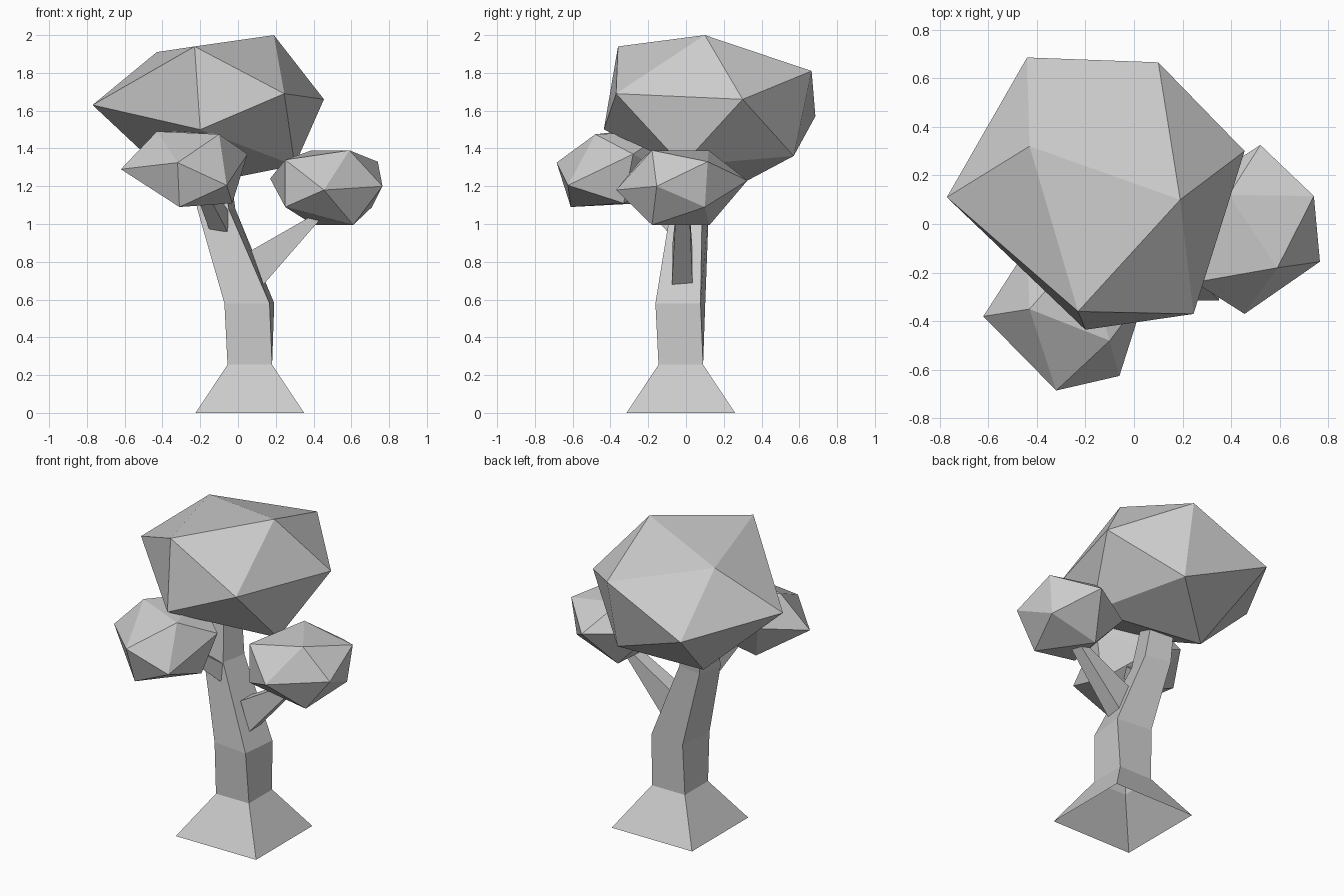
import bpy, bmesh, math
from mathutils import Vector


def finish(name, bm):
    bmesh.ops.recalc_face_normals(bm, faces=bm.faces[:])
    me = bpy.data.meshes.new(name)
    bm.to_mesh(me)
    bm.free()
    ob = bpy.data.objects.new(name, me)
    bpy.context.collection.objects.link(ob)
    return ob


def loft(name, rings):
    """Open four-sided tube through a list of rings."""
    bm = bmesh.new()
    loops = [[bm.verts.new(p) for p in ring] for ring in rings]
    for a, b in zip(loops, loops[1:]):
        n = len(a)
        for i in range(n):
            j = (i + 1) % n
            bm.faces.new((a[i], a[j], b[j], b[i]))
    return finish(name, bm)


def square(cx, cy, z, half, turn=0):
    """Horizontal square ring, turned about z."""
    c, s = math.cos(math.radians(turn)), math.sin(math.radians(turn))
    return [(cx + half * (u * c - v * s), cy + half * (u * s + v * c), z)
            for u, v in ((-1, -1), (1, -1), (1, 1), (-1, 1))]


def across(p, q, half):
    """Square ring at p, facing along p to q."""
    d = (Vector(q) - Vector(p)).normalized()
    u = d.cross(Vector((0, 0, 1))).normalized()
    w = u.cross(d)
    return [Vector(p) + half * (a * u + b * w)
            for a, b in ((-1, -1), (1, -1), (1, 1), (-1, 1))]


def clump(name, points):
    """Irregular twenty-sided leaf clump from its twelve corners."""
    bm = bmesh.new()
    for p in points:
        bm.verts.new(p)
    bmesh.ops.convex_hull(bm, input=bm.verts[:])
    return finish(name, bm)


# Trunk with flared foot, open underneath
loft("trunk", [
    square(0.0625, -0.0275, 0, 0.287),
    square(0.0625, -0.0275, 0.255, 0.118),
    square(0.06, -0.03, 0.58, 0.12, -6),
    square(-0.115, 0.02, 1.08, 0.085, -12),
    square(-0.14, 0.06, 1.40, 0.07, -12),
])

# Branches
loft("right_branch", [
    [(0.135, -0.075, 0.68), (0.135, 0.035, 0.68), (0.07, 0.035, 0.86), (0.07, -0.075, 0.86)],
    [(0.44, -0.055, 1.03), (0.44, 0.02, 1.03), (0.42, 0.02, 1.06), (0.42, -0.055, 1.06)],
])
p, q = (-0.09, -0.05, 1.0), (-0.20, -0.30, 1.22)
d = Vector(q) - Vector(p)
loft("left_branch", [across(p, q, 0.05), across(q, Vector(q) + d, 0.03)])

# Leaf clumps
clump("crown", [
    (0.19, 0.10, 2.00), (-0.23, -0.36, 1.94), (0.245, -0.37, 1.69),
    (0.455, 0.30, 1.66), (0.10, 0.665, 1.81), (-0.43, 0.32, 1.91),
    (-0.77, 0.11, 1.63), (-0.20, -0.435, 1.50), (0.30, -0.02, 1.31),
    (0.09, 0.57, 1.36), (-0.44, 0.685, 1.57), (-0.30, 0.25, 1.19),
])
clump("left_leaves", [
    (-0.32, -0.685, 1.325), (-0.62, -0.38, 1.29), (-0.43, -0.35, 1.49),
    (-0.10, -0.48, 1.475), (-0.06, -0.625, 1.205), (-0.31, -0.61, 1.09),
    (0.05, -0.28, 1.37), (-0.03, -0.33, 1.11), (-0.34, -0.23, 1.11),
    (-0.44, -0.10, 1.36), (-0.21, -0.10, 1.49), (-0.20, -0.06, 1.25),
])
clump("right_leaves", [
    (0.59, -0.18, 1.39), (0.455, -0.37, 1.18), (0.765, -0.155, 1.20),
    (0.74, 0.115, 1.33), (0.52, 0.325, 1.23), (0.39, 0.12, 1.39),
    (0.25, -0.24, 1.34), (0.61, -0.18, 0.995), (0.71, 0.10, 1.09),
    (0.40, 0.125, 0.995), (0.25, -0.24, 1.09), (0.17, 0.10, 1.24),
])
